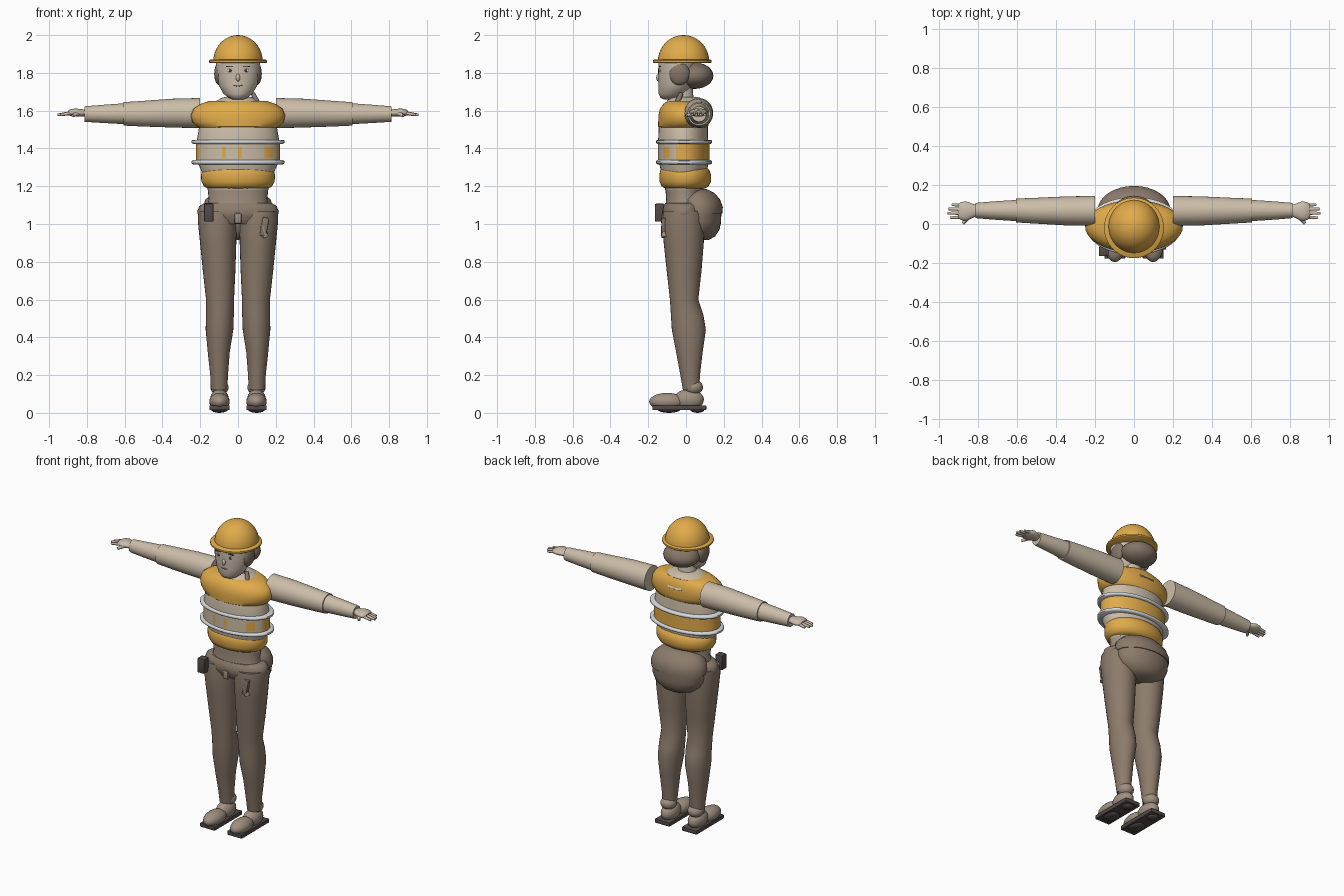
import bpy, bmesh, math
from mathutils import Matrix, Vector


def material(name, rgb):
    m = bpy.data.materials.new(name)
    lin = [((c / 255 + 0.055) / 1.055) ** 2.4 for c in rgb]
    m.diffuse_color = (*lin, 1)
    return m


YELLOW = material("safety yellow", (225, 171, 74))
CLOTH = material("beige cloth", (204, 189, 168))
SKIN = material("skin", (202, 188, 170))
PANTS = material("brown trousers", (140, 123, 107))
HAIR = material("brown hair", (132, 117, 103))
SHOE = material("shoe leather", (160, 144, 128))
DARK = material("dark rubber", (82, 74, 72))
WHITE = material("reflective white", (214, 217, 220))


def finish(name, bm, mat, angle=40):
    bmesh.ops.recalc_face_normals(bm, faces=bm.faces)
    me = bpy.data.meshes.new(name)
    bm.to_mesh(me)
    bm.free()
    ob = bpy.data.objects.new(name, me)
    bpy.context.collection.objects.link(ob)
    me.materials.append(mat)
    bpy.ops.object.select_all(action='DESELECT')
    ob.select_set(True)
    bpy.context.view_layer.objects.active = ob
    bpy.ops.object.shade_smooth_by_angle(angle=math.radians(angle))
    return ob


def loft(name, rows, mat, n=32, axis='z', angle=40):
    """Rows: position along axis, two centre values, two radii."""
    bm = bmesh.new()
    rings = []
    for t, a, b, ra, rb in rows:
        ring = []
        for i in range(n):
            u = math.tau * i / n
            p, q = a + ra * math.cos(u), b + rb * math.sin(u)
            ring.append(bm.verts.new((p, q, t) if axis == 'z' else (t, p, q)))
        rings.append(ring)
    for r, s in zip(rings, rings[1:]):
        for i in range(n):
            j = (i + 1) % n
            bm.faces.new((r[i], r[j], s[j], s[i]))
    bm.faces.new(rings[0])
    bm.faces.new(rings[-1])
    return finish(name, bm, mat, angle)


def ball(name, c, s, mat, seg=24, rot=None):
    bm = bmesh.new()
    bmesh.ops.create_uvsphere(bm, u_segments=seg, v_segments=seg // 2, radius=1)
    bm.transform(Matrix.Translation(c) @ (rot or Matrix()) @ Matrix.Diagonal((*s, 1)))
    return finish(name, bm, mat)


def box(name, c, s, mat, bevel=0.006, rot=None):
    bm = bmesh.new()
    bmesh.ops.create_cube(bm, size=1)
    bm.transform(Matrix.Diagonal((*s, 1)))
    if bevel:
        bmesh.ops.bevel(bm, geom=bm.edges[:], offset=bevel, segments=2, affect='EDGES', profile=0.5)
    bm.transform(Matrix.Translation(c) @ (rot or Matrix()))
    return finish(name, bm, mat, 30)


def rod(name, p, q, r1, r2, mat, n=10):
    p, q = Vector(p), Vector(q)
    d = q - p
    bm = bmesh.new()
    bmesh.ops.create_cone(bm, cap_ends=True, segments=n, radius1=r1, radius2=r2, depth=d.length)
    bm.transform(Matrix.Translation((p + q) / 2) @ d.to_track_quat('Z', 'Y').to_matrix().to_4x4())
    return finish(name, bm, mat)


# hard hat: dome and brim
dome = [(1.86 + 0.14 * math.sin(a), 0, -0.013, 0.131 * math.cos(a), 0.136 * math.cos(a))
        for a in [math.radians(88 * i / 10) for i in range(11)]]
loft("helmet_dome", dome, YELLOW, 40)
loft("helmet_brim", [(1.852, 0, -0.02, 0.148, 0.15), (1.856, 0, -0.02, 0.153, 0.155),
                     (1.866, 0, -0.02, 0.153, 0.155), (1.872, 0, -0.02, 0.145, 0.147)], YELLOW, 40)

# head, neck and hair
loft("head", [(1.658, 0, -0.085, 0.025, 0.03), (1.668, 0, -0.08, 0.05, 0.055),
              (1.69, 0, -0.07, 0.077, 0.075), (1.73, 0, -0.055, 0.1, 0.09),
              (1.77, 0, -0.05, 0.112, 0.097), (1.82, 0, -0.05, 0.116, 0.097),
              (1.87, 0, -0.05, 0.116, 0.095)], SKIN)
loft("neck", [(1.60, 0, -0.01, 0.075, 0.07), (1.66, 0, -0.015, 0.058, 0.055),
              (1.73, 0, -0.02, 0.055, 0.055)], SKIN)
ball("hair_back", (0, 0.045, 1.785), (0.115, 0.1, 0.07), HAIR)
ball("nose", (0, -0.147, 1.775), (0.012, 0.011, 0.02), SKIN, 12)
ball("mouth", (0, -0.139, 1.733), (0.028, 0.008, 0.006), HAIR, 12)
for s in (-1, 1):
    ball("side_hair", (s * 0.1, -0.035, 1.795), (0.026, 0.055, 0.06), HAIR)
    ball("eye", (s * 0.042, -0.139, 1.812), (0.015, 0.005, 0.009), WHITE, 12)
    ball("pupil", (s * 0.042, -0.143, 1.812), (0.007, 0.004, 0.008), DARK, 12)
    box("eyebrow", (s * 0.045, -0.139, 1.834), (0.036, 0.009, 0.006), DARK, 0)

# shirt with collar, and the waist below it
loft("shirt", [(1.18, 0, -0.01, 0.16, 0.1), (1.27, 0, -0.01, 0.19, 0.12),
               (1.33, 0, -0.012, 0.215, 0.132), (1.42, 0, -0.015, 0.222, 0.133),
               (1.52, 0, -0.015, 0.205, 0.13), (1.6, 0, -0.01, 0.18, 0.11),
               (1.65, 0, 0, 0.1, 0.08)], CLOTH)
loft("collar", [(1.635, 0, 0, 0.115, 0.1), (1.652, 0, 0, 0.115, 0.1),
                (1.668, 0, -0.005, 0.085, 0.08), (1.672, 0, -0.005, 0.07, 0.065)], CLOTH)
box("back_yoke_patch", (0, 0.109, 1.605), (0.1, 0.009, 0.04), CLOTH, 0,
    Matrix.Rotation(math.radians(35), 4, 'X'))
loft("waist", [(1.09, 0, -0.01, 0.165, 0.1), (1.13, 0, -0.01, 0.155, 0.095),
               (1.2, 0, -0.01, 0.162, 0.1)], SHOE)
rod("shoulder_strap", (0.105, -0.05, 1.635), (0.08, -0.025, 1.69), 0.015, 0.012, HAIR)

# vest: chest roll, middle panel, hem roll
loft("vest_chest", [(1.505, 0, -0.015, 0.195, 0.122), (1.515, 0, -0.015, 0.218, 0.132),
                    (1.54, 0, -0.013, 0.242, 0.134), (1.575, 0, -0.012, 0.25, 0.134),
                    (1.61, 0, -0.01, 0.236, 0.128), (1.635, 0, -0.005, 0.2, 0.115),
                    (1.652, 0, 0, 0.15, 0.098)], YELLOW, 40)
mid = loft("vest_middle", [(1.325 + 0.0117 * i, 0, -0.012, 0.222, 0.137) for i in range(10)], YELLOW, 64)
mid.data.materials.append(CLOTH)
for f in mid.data.polygons:  # shirt shows through over most of the front
    patch = math.sin(f.center.x * 47) + math.sin(f.center.x * 83 + 1) > 0.75 and 1.35 < f.center.z < 1.41
    f.material_index = int(f.normal.y < -0.5 and not patch)
loft("vest_hem", [(1.188, 0, -0.005, 0.16, 0.105), (1.2, 0, -0.005, 0.18, 0.125),
                  (1.225, 0, -0.004, 0.194, 0.136), (1.26, 0, -0.004, 0.196, 0.137),
                  (1.285, 0, -0.006, 0.19, 0.13), (1.3, 0, -0.008, 0.175, 0.118)], YELLOW, 40)
for z in (1.327, 1.435):
    loft("reflective_band", [(z - 0.011, 0, -0.01, 0.238, 0.14), (z - 0.006, 0, -0.01, 0.247, 0.148),
                             (z + 0.006, 0, -0.01, 0.247, 0.148), (z + 0.011, 0, -0.01, 0.238, 0.14)],
         WHITE, 48, angle=60)

# trousers: hips and seat
loft("hips", [(1.0, 0, -0.01, 0.18, 0.09), (1.04, 0, -0.012, 0.21, 0.112),
              (1.065, 0, -0.012, 0.216, 0.114), (1.095, 0, -0.01, 0.205, 0.11),
              (1.11, 0, -0.01, 0.18, 0.1)], PANTS)
loft("seat_upper", [(1.055, 0, 0.07, 0.185, 0.122), (1.09, 0, 0.07, 0.186, 0.125),
                    (1.13, 0, 0.065, 0.172, 0.115), (1.165, 0, 0.06, 0.135, 0.09),
                    (1.185, 0, 0.055, 0.08, 0.055)], PANTS)
loft("seat_lower", [(0.915, 0, 0.07, 0.07, 0.05), (0.935, 0, 0.07, 0.115, 0.085),
                    (0.97, 0, 0.07, 0.158, 0.107), (1.01, 0, 0.07, 0.176, 0.116),
                    (1.06, 0, 0.07, 0.18, 0.117)], PANTS)

for s in (-1, 1):
    # trouser legs
    loft("trouser_leg", [(0.12, s * 0.1, 0.027, 0.043, 0.043), (0.2, s * 0.1, 0.022, 0.047, 0.052),
                         (0.32, s * 0.102, 0.018, 0.058, 0.07), (0.44, s * 0.098, 0.015, 0.073, 0.09),
                         (0.52, s * 0.096, 0.006, 0.074, 0.086), (0.6, s * 0.095, -0.01, 0.074, 0.075),
                         (0.75, s * 0.1, -0.01, 0.086, 0.092), (0.9, s * 0.105, -0.012, 0.096, 0.106),
                         (1.02, s * 0.11, -0.015, 0.103, 0.112), (1.07, s * 0.11, -0.012, 0.1, 0.108)], PANTS)
    # shoes
    x = s * 0.098
    ball("ankle_cuff", (x, 0.04, 0.135), (0.048, 0.05, 0.04), SHOE)
    ball("shoe_toe", (x, -0.1, 0.06), (0.054, 0.095, 0.046), SHOE)
    ball("shoe_heel", (x, 0.015, 0.07), (0.05, 0.08, 0.055), SHOE)
    box("shoe_sole", (x, -0.035, 0.027), (0.107, 0.285, 0.026), DARK, 0.004)
    ball("sole_ball", (x, -0.09, 0.018), (0.045, 0.06, 0.018), DARK, 16)
    ball("sole_heel", (x, 0.06, 0.018), (0.038, 0.038, 0.018), DARK, 16)

    # sleeves
    loft("upper_sleeve", [(s * 0.2, 0.067, 1.587, 0.077, 0.08), (s * 0.35, 0.067, 1.587, 0.074, 0.076),
                          (s * 0.5, 0.068, 1.584, 0.066, 0.068), (s * 0.605, 0.069, 1.583, 0.061, 0.062)],
         CLOTH, axis='x')
    loft("lower_sleeve", [(s * 0.59, 0.069, 1.584, 0.055, 0.056), (s * 0.7, 0.069, 1.583, 0.048, 0.049),
                          (s * 0.812, 0.069, 1.582, 0.039, 0.041)], CLOTH, axis='x')
    # hands
    loft("palm", [(s * 0.8, 0.069, 1.588, 0.025, 0.018), (s * 0.83, 0.067, 1.588, 0.038, 0.02),
                  (s * 0.86, 0.066, 1.59, 0.05, 0.022), (s * 0.885, 0.066, 1.59, 0.046, 0.018),
                  (s * 0.9, 0.066, 1.588, 0.036, 0.012)], SKIN, 20, 'x', 60)
    for y, tip in ((0.035, 0.94), (0.056, 0.955), (0.076, 0.95), (0.096, 0.932)):
        rod("finger", (s * 0.88, y, 1.588), (s * tip, y + (y - 0.065) * 0.1, 1.578), 0.01, 0.007, SKIN)
    rod("thumb", (s * 0.85, 0.035, 1.585), (s * 0.875, 0.003, 1.573), 0.013, 0.008, SKIN)

# belt gear
box("belt_pouch", (-0.155, -0.14, 1.06), (0.05, 0.05, 0.095), DARK)
box("belt_buckle", (0, -0.122, 1.03), (0.036, 0.02, 0.055), SHOE)
box("tool_loop", (0.14, -0.118, 0.985), (0.035, 0.025, 0.1), HAIR, 0.005,
    Matrix.Rotation(math.radians(10), 4, 'Y'))
rod("tool_handle", (0.13, -0.12, 0.99), (0.148, -0.115, 0.93), 0.012, 0.016, SHOE)
